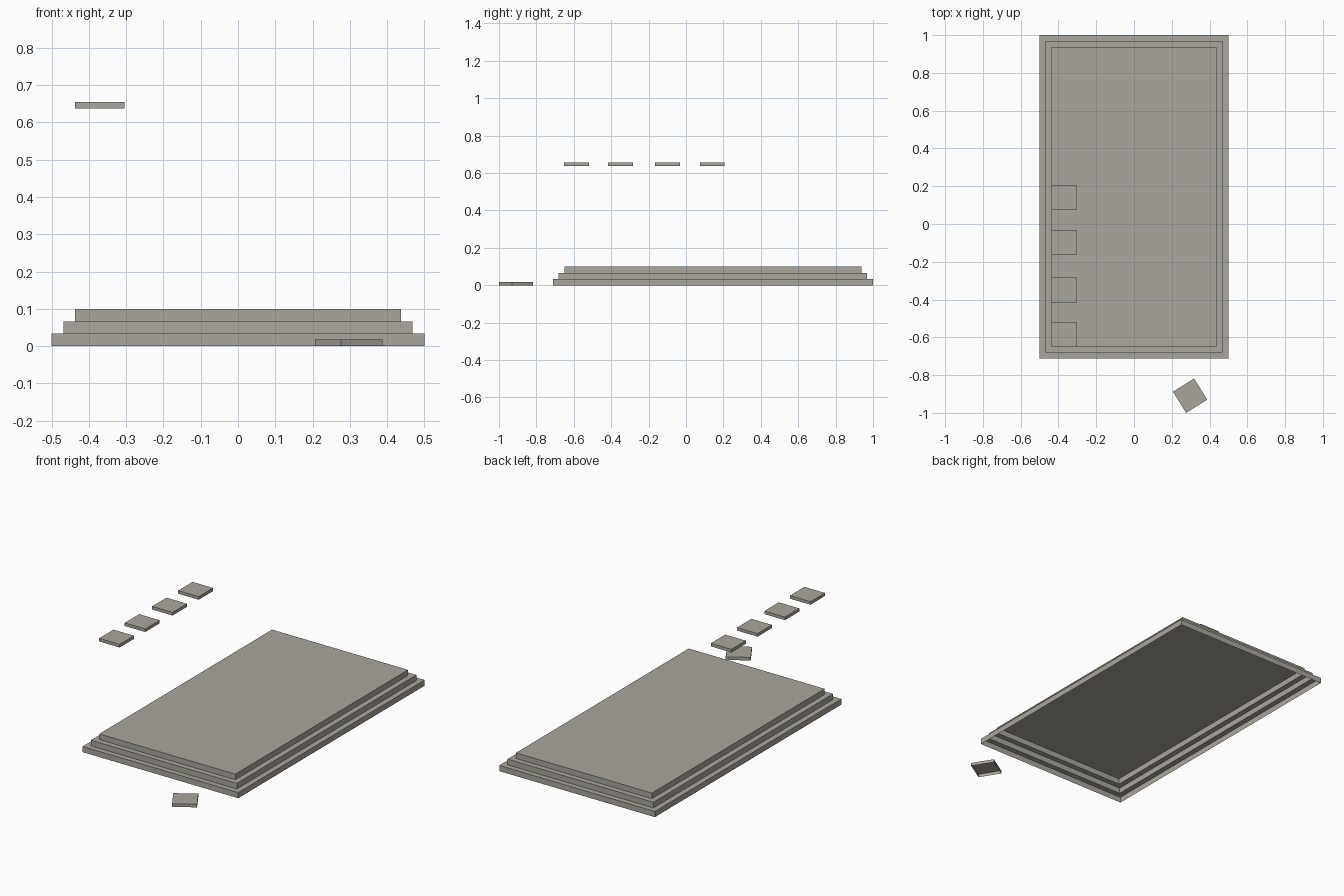
import bpy, bmesh, math

if "Cube" in bpy.data.objects:
    bpy.data.objects.remove(bpy.data.objects["Cube"])

stone = bpy.data.materials.new("warm grey stone")
stone.diffuse_color = (0.40, 0.383, 0.337, 1)
stone.use_nodes = True
stone.node_tree.nodes["Principled BSDF"].inputs["Base Color"].default_value = stone.diffuse_color


def stepped_shell(name, rings, loc=(0, 0, 0), angle=0):
    """Skin a stack of rectangles (hx, hy, z), capped on top, open underneath."""
    bm = bmesh.new()
    prev = None
    for hx, hy, z in rings:
        ring = [bm.verts.new((sx * hx, sy * hy, z))
                for sx, sy in ((-1, -1), (1, -1), (1, 1), (-1, 1))]
        if prev:
            for i in range(4):
                j = (i + 1) % 4
                bm.faces.new((prev[i], prev[j], ring[j], ring[i]))
        prev = ring
    bm.faces.new(prev)
    mesh = bpy.data.meshes.new(name)
    bm.to_mesh(mesh)
    bm.free()
    mesh.materials.append(stone)
    obj = bpy.data.objects.new(name, mesh)
    obj.location = loc
    obj.rotation_euler.z = angle
    bpy.context.collection.objects.link(obj)
    return obj


# Three-step platform: one continuous hollow shell
STEP_H, TREAD = 0.033, 0.0315
rings = []
for i in range(3):
    hx, hy = 0.5 - i * TREAD, 0.856 - i * TREAD
    rings += [(hx, hy, i * STEP_H), (hx, hy, (i + 1) * STEP_H)]
stepped_shell("stepped_platform", rings, (0, 0.144, 0))

# Square column caps: a raised row on the left, one fallen at the front
cap = [(0.066, 0.066, 0), (0.066, 0.066, 0.018)]
for i, y in enumerate((-0.585, -0.35, -0.099, 0.141)):
    stepped_shell(f"column_cap_{i + 1}", cap, (-0.371, y, 0.637))
stepped_shell("fallen_column_cap", cap, (0.297, -0.909, 0), math.radians(32))
